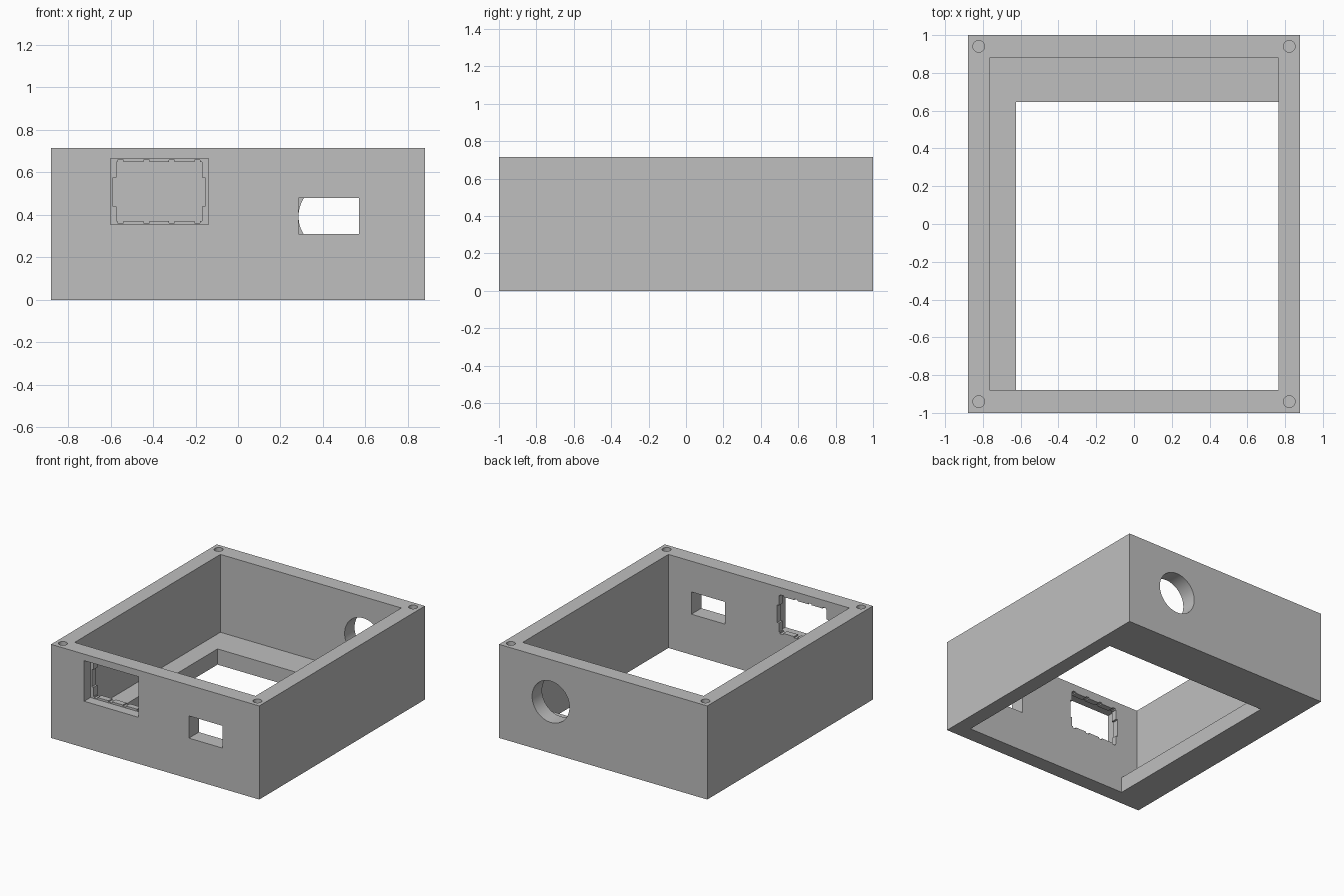
import bpy
import math
from mathutils import Vector

cube = bpy.data.objects.get("Cube")
if cube:
    bpy.data.objects.remove(cube, do_unlink=True)

HALF_X, HALF_Y, HEIGHT = 0.88, 1.0, 0.715
IN_X, IN_Y, FLOOR = 0.765, 0.88, 0.12

grey = bpy.data.materials.new("light grey plastic")
grey.use_nodes = True
colour = (0.52, 0.52, 0.52, 1)
grey.diffuse_color = colour
grey.node_tree.nodes["Principled BSDF"].inputs["Base Color"].default_value = colour


def box(name, low, high):
    low, high = Vector(low), Vector(high)
    bpy.ops.mesh.primitive_cube_add(size=1, location=(low + high) / 2)
    ob = bpy.context.object
    ob.name = name
    ob.scale = high - low
    bpy.ops.object.transform_apply(location=True, rotation=True, scale=True)
    ob.data.materials.append(grey)
    return ob


def cylinder(name, centre, radius, depth, sides, tilt=0):
    bpy.ops.mesh.primitive_cylinder_add(vertices=sides, radius=radius, depth=depth,
                                        location=centre, rotation=(tilt, 0, 0))
    ob = bpy.context.object
    ob.name = name
    ob.data.materials.append(grey)
    return ob


def cut(body, cutter):
    cutter.hide_render = True
    mod = body.modifiers.new(cutter.name, 'BOOLEAN')
    mod.operation = 'DIFFERENCE'
    mod.solver = 'EXACT'
    mod.object = cutter
    bpy.context.view_layer.objects.active = body
    bpy.ops.object.modifier_apply(modifier=mod.name)
    bpy.data.objects.remove(cutter, do_unlink=True)


# Enclosure block
body = box("enclosure", (-HALF_X, -HALF_Y, 0), (HALF_X, HALF_Y, HEIGHT))

# Inner cavity, and floor opening that leaves an L-shaped ledge
cut(body, box("cavity", (-IN_X, -IN_Y, FLOOR), (IN_X, IN_Y, 1)))
cut(body, box("floor_opening", (-0.625, -IN_Y, -0.2), (IN_X, 0.645, 0.3)))

# Small rectangular port in the front wall
cut(body, box("front_port", (0.285, -1.2, 0.31), (0.57, -0.7, 0.48)))

# Recessed window with side and edge tabs
cut(body, box("window_recess", (-0.6, -1.2, 0.355), (-0.14, -0.925, 0.665)))
cut(body, box("window", (-0.573, -1.2, 0.371), (-0.17, -0.7, 0.65)))
cut(body, box("window_side_tabs", (-0.588, -1.2, 0.44), (-0.155, -0.7, 0.575)))
for x in (-0.553, -0.432, -0.312, -0.192):
    cut(body, box("window_edge_tab", (x - 0.014, -1.2, 0.361), (x + 0.014, -0.7, 0.659)))

# Round cable hole in the back wall
cut(body, cylinder("cable_hole", (0.443, 0.95, 0.393), 0.158, 0.5, 64, math.pi / 2))

# Blind screw holes in the rim corners
for sx in (-1, 1):
    for sy in (-1, 1):
        cut(body, cylinder("screw_hole", (sx * 0.822, sy * 0.94, HEIGHT), 0.031, 0.4, 32))

bpy.ops.object.select_all(action='DESELECT')
body.select_set(True)
bpy.context.view_layer.objects.active = body
bpy.ops.object.shade_smooth_by_angle(angle=math.radians(30))
